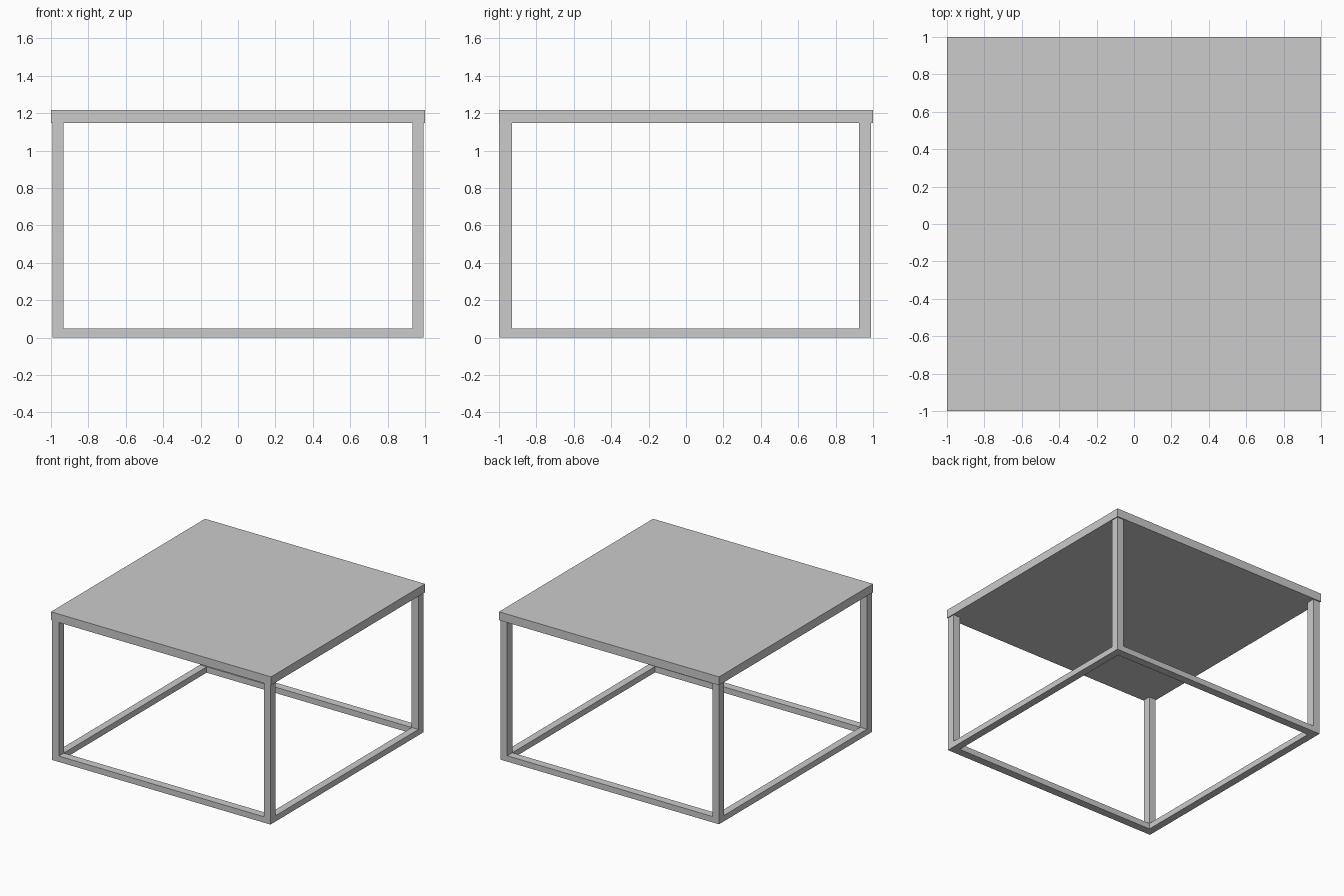
import bpy

if "Cube" in bpy.data.objects:
    bpy.data.objects.remove(bpy.data.objects["Cube"])


def box(name, lo, hi):
    """Axis-aligned box between two corners."""
    centre = [(a + b) / 2 for a, b in zip(lo, hi)]
    bpy.ops.mesh.primitive_cube_add(size=1, location=centre)
    ob = bpy.context.object
    ob.name = name
    ob.scale = [b - a for a, b in zip(lo, hi)]
    bpy.ops.object.transform_apply(location=False, rotation=False, scale=True)
    return ob


TOP_Z, UNDER_Z, RAIL_Z = 1.217, 1.148, 0.048
# outer/inner spans of the frame on each side
XS = {"left": (-0.993, -0.932), "right": (0.932, 0.993)}
YS = {"front": (-0.996, -0.93), "back": (0.924, 0.99)}

# Table top slab
box("table_top", (-1, -1, UNDER_Z), (1, 1, TOP_Z))

# Four corner legs
for yn, (y0, y1) in YS.items():
    for xn, (x0, x1) in XS.items():
        box(f"{yn}_{xn}_leg", (x0, y0, 0), (x1, y1, UNDER_Z))

# Floor rails between the legs
for yn, (y0, y1) in YS.items():
    box(f"{yn}_rail", (XS["left"][1], y0, 0), (XS["right"][0], y1, RAIL_Z))
for xn, (x0, x1) in XS.items():
    box(f"{xn}_rail", (x0, YS["front"][1], 0), (x1, YS["back"][0], RAIL_Z))
